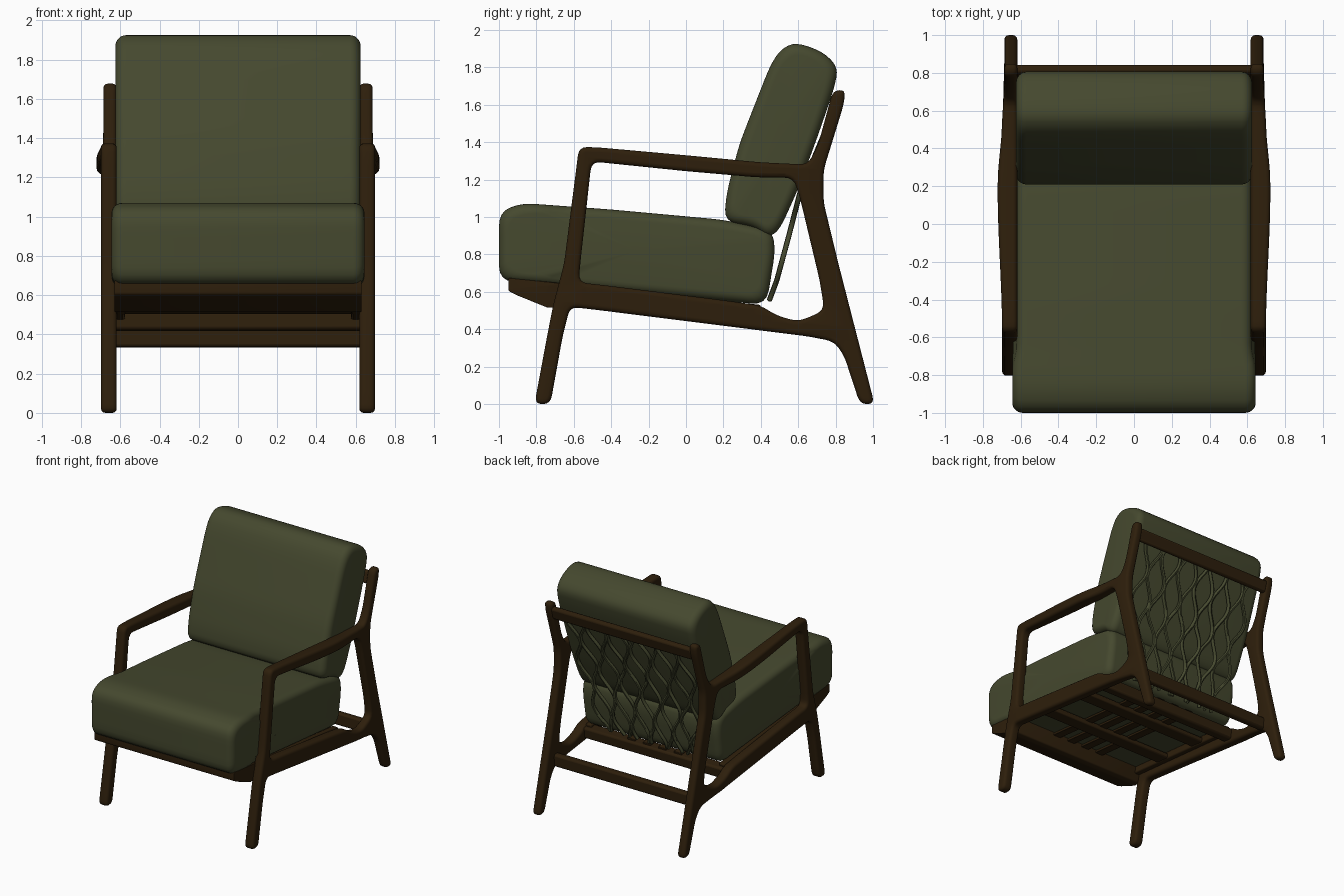
import bpy, bmesh, math
from mathutils import Vector

if "Cube" in bpy.data.objects:
    bpy.data.objects.remove(bpy.data.objects["Cube"])


def material(name, rgb):
    m = bpy.data.materials.new(name)
    m.diffuse_color = (*rgb, 1)
    m.use_nodes = True
    m.node_tree.nodes["Principled BSDF"].inputs["Base Color"].default_value = m.diffuse_color
    return m


WOOD = material("dark brown wood", (0.027, 0.0135, 0.0035))
FABRIC = material("olive green fabric", (0.060, 0.066, 0.028))


def fillet(pts, r, step=0.08):
    """Closed outline with rounded corners and evenly split long edges."""
    pts, out = [Vector(p) for p in pts], []
    for i, p in enumerate(pts):
        a, b = pts[i - 1], pts[(i + 1) % len(pts)]
        s = p + (a - p).normalized() * min(r, 0.45 * (a - p).length)
        e = p + (b - p).normalized() * min(r, 0.45 * (b - p).length)
        for k in range(5):
            t = k / 4
            out.append(s * (1 - t) ** 2 + p * 2 * t * (1 - t) + e * t * t)
    fine = []
    for i, p in enumerate(out):
        q = out[(i + 1) % len(out)]
        n = max(1, math.ceil((q - p).length / step))
        fine += [p.lerp(q, k / n) for k in range(n)]
    return fine


def finish(obj, mat, angle=40):
    obj.data.materials.clear()
    obj.data.materials.append(mat)
    bpy.ops.object.select_all(action='DESELECT')
    bpy.context.view_layer.objects.active = obj
    obj.select_set(True)
    bpy.ops.object.shade_smooth_by_angle(angle=math.radians(angle))
    return obj


def add(name, mesh):
    obj = bpy.data.objects.new(name, mesh)
    bpy.context.collection.objects.link(obj)
    return obj


def profile_mesh(outlines, half, bevel):
    """Filled (y, z) outlines with holes, thickened along x with rounded edges."""
    cu = bpy.data.curves.new("outline", 'CURVE')
    cu.dimensions, cu.fill_mode = '2D', 'BOTH'
    cu.extrude, cu.bevel_depth, cu.bevel_resolution = half - bevel, bevel, 2
    cu.offset = -bevel
    for o in outlines:
        sp = cu.splines.new('POLY')
        sp.points.add(len(o) - 1)
        for pt, c in zip(sp.points, o):
            pt.co = (c.x, c.y, 0, 1)
        sp.use_cyclic_u = True
    tmp = add("outline", cu)
    dg = bpy.context.evaluated_depsgraph_get()
    me = bpy.data.meshes.new_from_object(tmp.evaluated_get(dg))
    bpy.data.objects.remove(tmp)
    bm = bmesh.new()
    bm.from_mesh(me)
    bmesh.ops.remove_doubles(bm, verts=bm.verts, dist=0.0005)
    for v in bm.verts:
        v.co = (v.co.z, v.co.x, v.co.y)
    # slice across so the long faces can bend cleanly
    for k in range(-6, 8):
        bmesh.ops.bisect_plane(bm, geom=bm.verts[:] + bm.edges[:] + bm.faces[:],
                               plane_co=(0, k * 0.09, 0), plane_no=(0, 1, 0), dist=0.0005)
    bmesh.ops.recalc_face_normals(bm, faces=bm.faces)
    bm.to_mesh(me)
    bm.free()
    return me


# Side frames: legs, arm, seat rail and back post as one sculpted piece
outer = [(-0.81, 0), (-0.745, 0.35), (-0.71, 0.53), (-0.652, 0.75), (-0.572, 1.375),
         (-0.47, 1.372), (0, 1.33), (0.4, 1.292), (0.65, 1.28), (0.705, 1.38), (0.785, 1.675),
         (0.852, 1.68), (0.843, 1.6), (0.735, 1.25), (0.735, 1.08), (0.815, 0.75), (1.008, 0),
         (0.93, 0), (0.845, 0.26), (0.79, 0.335), (0.65, 0.362), (-0.45, 0.5),
         (-0.62, 0.52), (-0.66, 0.36), (-0.725, 0)]
hole = [(-0.505, 1.297), (0, 1.245), (0.38, 1.212), (0.575, 1.21), (0.61, 1.1), (0.715, 0.66),
        (0.74, 0.5), (0.6, 0.44), (0.48, 0.475), (0.4, 0.527), (0.2, 0.555), (-0.45, 0.637),
        (-0.575, 0.65), (-0.56, 0.8)]


def swell(y):
    """Outward swelling of the arm, strongest near its rear third."""
    t = (y - 0.2) / (0.36 if y > 0.2 else 0.8)
    return 0.024 * (0.5 + 0.5 * math.cos(math.pi * max(-1, min(1, t))))


for side, label in ((1, "right"), (-1, "left")):
    me = profile_mesh([fillet(outer, 0.045), fillet(hole, 0.05)], 0.04, 0.022)
    for v in me.vertices:
        x, y, z = v.co
        if z > 1.15 and x > 0:
            x += swell(y)
        x -= 0.012 * min(1, max(0, (y - 0.55) / 0.2)) * (v.co.x > 0)   # slimmer rear
        v.co = (side * (0.658 + x), y, z)
    if side < 0:
        me.flip_normals()
    finish(add(label + "_side_frame", me), WOOD)


def cushion(name, pts, half, r, tilt, corner, flare=0):
    """Soft cushion: (y, z) profile swept along x, shrinking round the ends."""
    prof = fillet(pts, corner, 0.06)
    c = sum(prof, Vector((0, 0))) / len(prof)
    u = Vector((math.cos(tilt), math.sin(tilt)))
    w = Vector((-u.y, u.x))
    hu = max(abs((p - c).dot(u)) for p in prof)
    hw = max(abs((p - c).dot(w)) for p in prof)
    ends = [(half - r + r * math.sin(a), r * (1 - math.cos(a)))
            for a in [k * math.pi / 12 for k in range(7)]]
    rings = [(-x, d) for x, d in reversed(ends)] + [(0, 0)] + ends
    bm = bmesh.new()
    loops = []
    for x, d in rings:
        loop = []
        for p in prof:
            q = c + u * (p - c).dot(u) * (1 - d / hu) + w * (p - c).dot(w) * (1 - d / hw)
            grow = 1 + flare * min(1, max(0, (-0.66 - q.x) / 0.1))
            loop.append(bm.verts.new((x * grow, q.x, q.y)))
        loops.append(loop)
    n = len(prof)
    for a, b in zip(loops, loops[1:]):
        for i in range(n):
            bm.faces.new((a[i], a[(i + 1) % n], b[(i + 1) % n], b[i]))
    for loop in (loops[0], loops[-1]):
        mid = bm.verts.new(sum((v.co for v in loop), Vector()) / n)
        for i in range(n):
            bm.faces.new((loop[i], loop[(i + 1) % n], mid))
    bmesh.ops.recalc_face_normals(bm, faces=bm.faces)
    me = bpy.data.meshes.new(name)
    bm.to_mesh(me)
    bm.free()
    return finish(add(name, me), FABRIC, 60)


# Seat and back cushions
cushion("seat_cushion", [(-1, 0.66), (-1.0, 1.025), (-0.88, 1.075), (-0.4, 1.04), (0.2, 0.985),
                         (0.46, 0.93), (0.478, 0.82), (0.43, 0.53), (-0.5, 0.615)],
        0.622, 0.055, -0.08, 0.08, 0.036)
cushion("back_cushion", [(0.205, 0.975), (0.215, 1.12), (0.285, 1.39), (0.375, 1.62), (0.45, 1.81),
                         (0.505, 1.895), (0.585, 1.935), (0.73, 1.885), (0.815, 1.8),
                         (0.79, 1.68), (0.7, 1.42), (0.6, 1.15), (0.5, 0.93), (0.44, 0.89),
                         (0.36, 0.95)],
        0.625, 0.055, -0.33, 0.08)


def bar(name, loc, size, tilt=0.0, bevel=0.01):
    bpy.ops.mesh.primitive_cube_add(size=1, location=loc)
    obj = bpy.context.object
    obj.name = name
    obj.scale = size
    bpy.ops.object.transform_apply(location=False, rotation=False, scale=True)
    obj.rotation_euler.x = tilt
    mod = obj.modifiers.new("rounded edges", 'BEVEL')
    mod.width, mod.segments = bevel, 2
    return finish(obj, WOOD)


# Cross rails joining the two sides
bar("back_top_rail", (0, 0.81, 1.59), (1.27, 0.045, 0.1), -0.27, 0.015)
bar("rear_lower_rail", (0, 0.785, 0.385), (1.27, 0.055, 0.1), -0.05, 0.015)
bar("rear_seat_rail", (0, 0.38, 0.465), (1.27, 0.09, 0.09), -0.12, 0.015)
bar("middle_slat", (0, 0.06, 0.53), (1.27, 0.13, 0.04), -0.12)
bar("forward_slat", (0, -0.35, 0.57), (1.27, 0.13, 0.04), -0.12)

# Front board under the cushion and its sloping side rails
front = [(-0.95, 0.675), (-0.95, 0.605), (-0.9, 0.58), (-0.74, 0.515), (-0.69, 0.515), (-0.66, 0.645)]
finish(add("front_seat_board", profile_mesh([fillet(front, 0.012)], 0.63, 0.004)), WOOD)
for s, label in ((1, "right"), (-1, "left")):
    bar(label + "_inner_rail", (s * 0.6, -0.15, 0.555), (0.05, 1.1, 0.06), -0.1)

# Lengthwise support strips under the seat
for i in range(4):
    bar(f"seat_support_{i + 1}", (-0.21 + 0.14 * i, -0.14, 0.565), (0.07, 1.1, 0.02), -0.1, 0.004)

# Looped fabric-covered springs behind the back cushion
path = [(0.80, 1.59), (0.745, 1.46), (0.612, 1.14), (0.55, 0.9), (0.485, 0.66), (0.44, 0.54)]


def back_y(z):
    for (y0, z0), (y1, z1) in zip(path, path[1:]):
        if z >= z1:
            return y0 + (y1 - y0) * (z - z0) / (z1 - z0)
    return path[-1][0]


for i in range(12):
    cu = bpy.data.curves.new("back_spring", 'CURVE')
    cu.dimensions, cu.bevel_depth, cu.bevel_resolution = '3D', 0.014, 1
    sp = cu.splines.new('POLY')
    sp.points.add(60)
    for k, pt in enumerate(sp.points):
        t = k / 60
        z = 1.585 - 1.03 * t
        wave = math.sin(t * math.pi * 5 + 0.9 * (i // 2)) * (-1) ** i
        x = (-0.5 + 0.0909 * i + 0.042 * wave) * (1 - 0.2 * max(0, t - 0.5) * 2)
        pt.co = (x, back_y(z), z, 1)
    tmp = add("spring_path", cu)
    me = bpy.data.meshes.new_from_object(
        tmp.evaluated_get(bpy.context.evaluated_depsgraph_get()))
    bpy.data.objects.remove(tmp)
    finish(add(f"back_spring_{i + 1}", me), FABRIC, 60)
